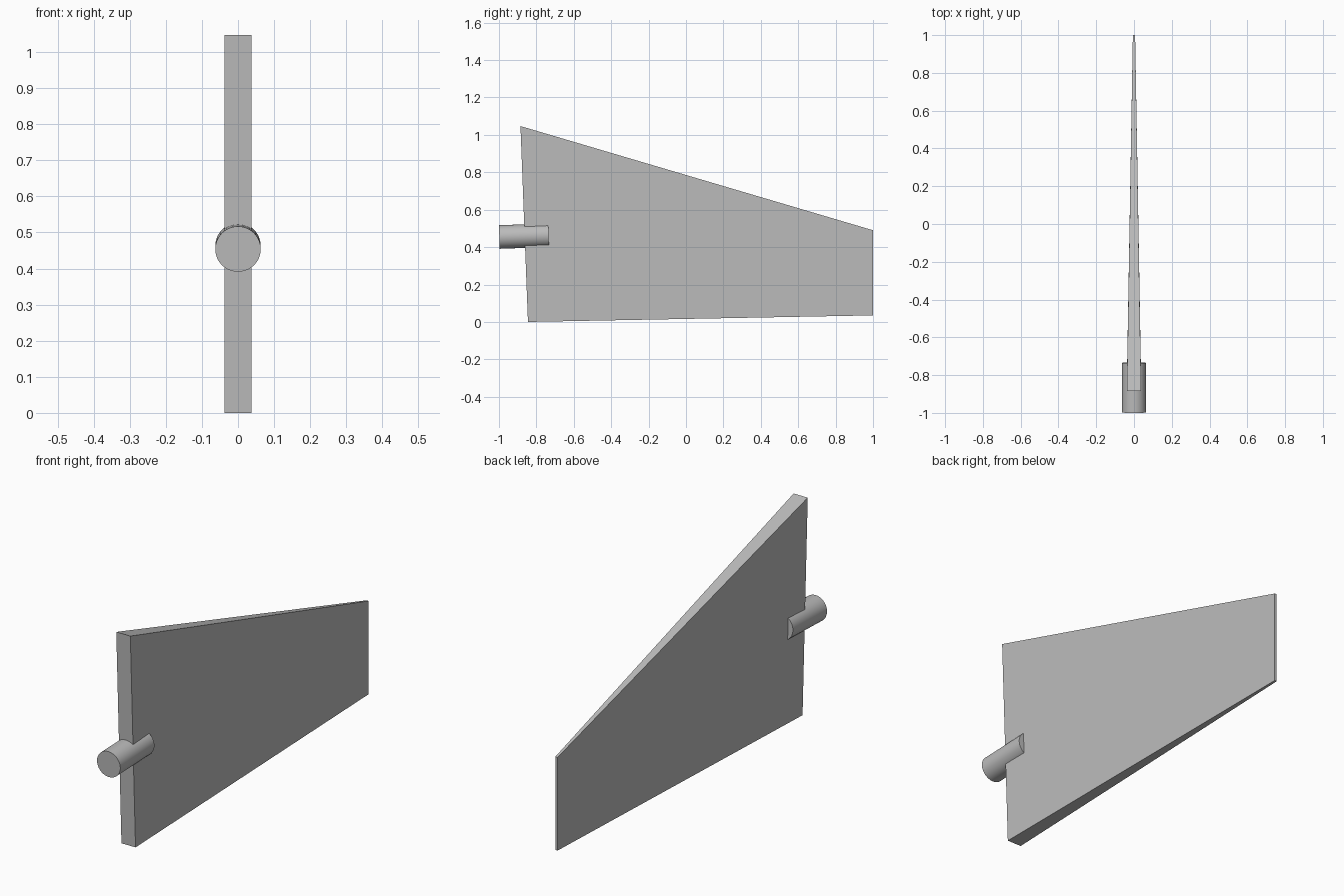
import bpy
import bmesh
from mathutils import Vector

cube = bpy.data.objects.get("Cube")
if cube:
    bpy.data.objects.remove(cube, do_unlink=True)

grey = bpy.data.materials.new("plain grey")
grey.use_nodes = True
colour = (0.5, 0.5, 0.5, 1.0)
grey.diffuse_color = colour
grey.node_tree.nodes["Principled BSDF"].inputs["Base Color"].default_value = colour


def add_object(name, bm):
    bmesh.ops.recalc_face_normals(bm, faces=bm.faces)
    mesh = bpy.data.meshes.new(name)
    bm.to_mesh(mesh)
    bm.free()
    mesh.materials.append(grey)
    obj = bpy.data.objects.new(name, mesh)
    bpy.context.collection.objects.link(obj)
    return obj


# Fin blade: side outline with half thickness tapering to the trailing edge
outline = [(-0.845, 0.0, 0.038), (1.0, 0.035, 0.006),
           (1.0, 0.49, 0.006), (-0.885, 1.047, 0.038)]
bm = bmesh.new()
left, right = [[bm.verts.new((side * half, y, z)) for y, z, half in outline]
               for side in (1, -1)]
bm.faces.new(left)
bm.faces.new(right[::-1])
for i in range(4):
    j = (i + 1) % 4
    bm.faces.new((left[i], right[i], right[j], left[j]))
add_object("fin_blade", bm)

# Pivot shaft: slightly tilted cylinder set into the leading edge
start, end = Vector((0, -0.998, 0.454)), Vector((0, -0.735, 0.463))
axis = end - start
bm = bmesh.new()
bmesh.ops.create_cone(bm, cap_ends=True, segments=48, radius1=0.063,
                      radius2=0.063, depth=axis.length)
shaft = add_object("pivot_shaft", bm)
shaft.location = (start + end) / 2
shaft.rotation_euler = axis.to_track_quat("Z", "Y").to_euler()
bpy.context.view_layer.objects.active = shaft
shaft.select_set(True)
bpy.ops.object.shade_smooth_by_angle()
